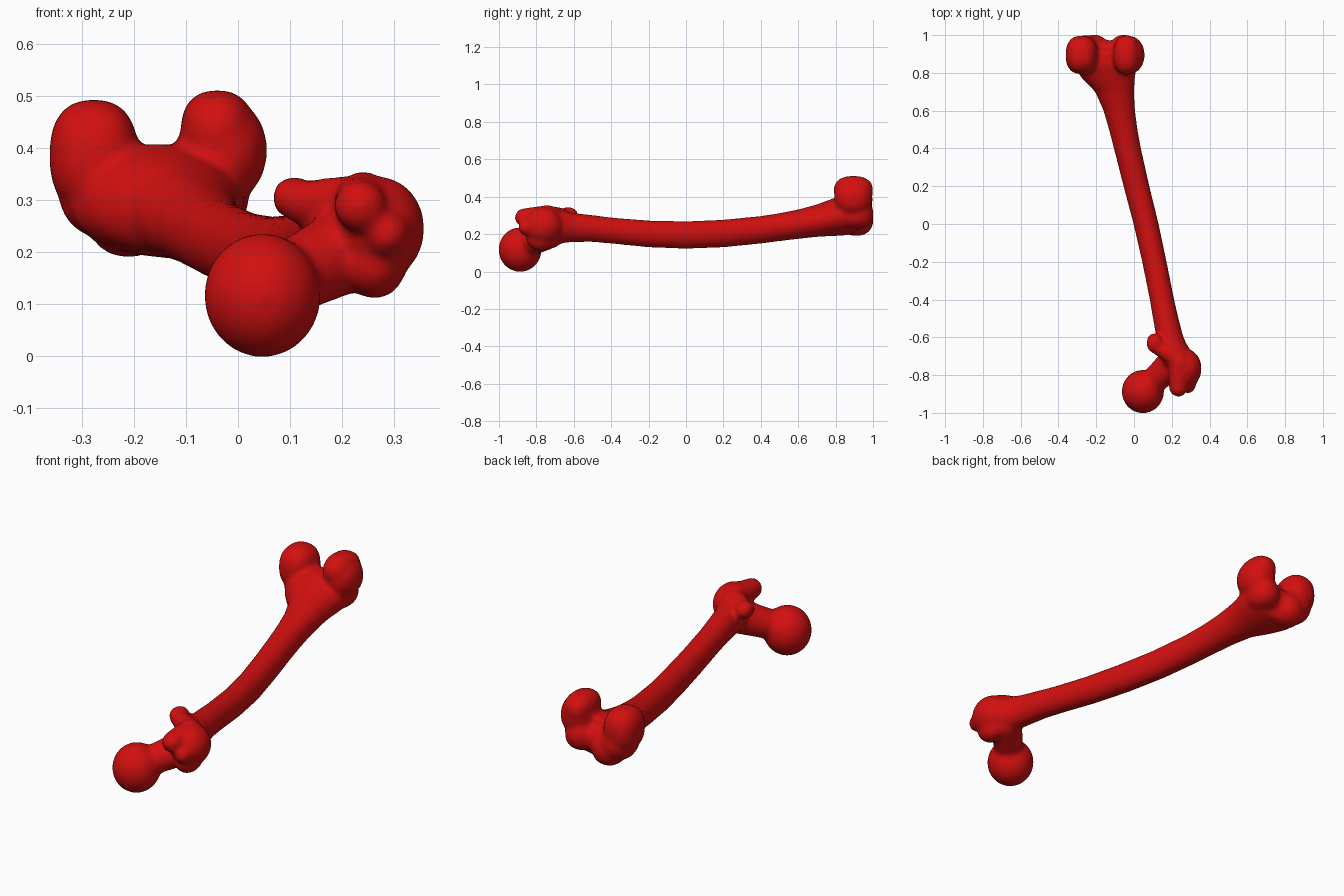
import bpy, bmesh, math
from mathutils import Vector, Matrix

if "Cube" in bpy.data.objects:
    bpy.data.objects.remove(bpy.data.objects["Cube"], do_unlink=True)

red = bpy.data.materials.new("bone_red")
red.use_nodes = True
colour = (0.65, 0.005, 0.005, 1.0)
red.diffuse_color = colour
bsdf = next(n for n in red.node_tree.nodes if n.type == 'BSDF_PRINCIPLED')
bsdf.inputs["Base Color"].default_value = colour
bsdf.inputs["Roughness"].default_value = 0.5

bm = bmesh.new()


def blob(center, radii, power=1.0):
    """Ellipsoid; a power below 1 makes it boxier."""
    verts = bmesh.ops.create_icosphere(bm, subdivisions=4, radius=1.0)["verts"]
    for v in verts:
        v.co = Vector([c + r * math.copysign(abs(a) ** power, a)
                       for c, r, a in zip(center, radii, v.co)])


def capsule(p, q, r1, r2):
    """Round-ended tapered rod from p to q."""
    p, q = Vector(p), Vector(q)
    axis = q - p
    turn = axis.to_track_quat('Z', 'Y').to_matrix().to_4x4()
    bmesh.ops.create_cone(bm, cap_ends=True, segments=32, radius1=r1, radius2=r2,
                          depth=axis.length, matrix=Matrix.Translation((p + q) / 2) @ turn)
    blob(p, (r1,) * 3)
    blob(q, (r2,) * 3)


def loft(sections, n=32):
    """Tube through ellipses (y, centre x, centre z, radius x, radius z)."""
    rings = []
    for y, cx, cz, rx, rz in sections:
        rings.append([bm.verts.new((cx + rx * math.cos(2 * math.pi * i / n), y,
                                    cz + rz * math.sin(2 * math.pi * i / n)))
                      for i in range(n)])
    for a, b in zip(rings, rings[1:]):
        for i in range(n):
            j = (i + 1) % n
            bm.faces.new((a[i], a[j], b[j], b[i]))
    bm.faces.new(rings[0])
    bm.faces.new(rings[-1])


# Bowed shaft, flaring at both ends
loft([
    (-0.75, 0.235, 0.235, 0.085, 0.095),
    (-0.66, 0.210, 0.238, 0.082, 0.086),
    (-0.60, 0.190, 0.235, 0.072, 0.078),
    (-0.50, 0.168, 0.230, 0.068, 0.072),
    (-0.40, 0.148, 0.219, 0.065, 0.070),
    (-0.20, 0.108, 0.201, 0.065, 0.072),
    (0.00, 0.064, 0.195, 0.067, 0.074),
    (0.20, 0.013, 0.203, 0.069, 0.074),
    (0.40, -0.035, 0.223, 0.072, 0.074),
    (0.50, -0.057, 0.237, 0.076, 0.075),
    (0.60, -0.078, 0.253, 0.084, 0.079),
    (0.70, -0.103, 0.272, 0.103, 0.087),
    (0.77, -0.135, 0.287, 0.140, 0.098),
    (0.84, -0.155, 0.300, 0.170, 0.108),
    (0.92, -0.155, 0.305, 0.160, 0.100),
])

# Ball head and neck
blob((0.047, -0.887, 0.117), (0.112, 0.115, 0.119))
capsule((0.07, -0.865, 0.135), (0.21, -0.73, 0.205), 0.066, 0.082)

# Greater trochanter: body, lower bulge, side ridge and hooked tip
blob((0.27, -0.765, 0.245), (0.088, 0.105, 0.100))
blob((0.262, -0.775, 0.180), (0.062, 0.080, 0.070))
capsule((0.300, -0.76, 0.245), (0.285, -0.855, 0.235), 0.056, 0.042)
capsule((0.240, -0.74, 0.300), (0.235, -0.865, 0.288), 0.055, 0.050)

# Lesser trochanter and the crest joining it to the greater one
blob((0.108, -0.63, 0.304), (0.042, 0.052, 0.040), 0.9)
capsule((0.235, -0.72, 0.300), (0.125, -0.65, 0.295), 0.050, 0.042)

# Outer condyle, with its lower ridge
blob((-0.277, 0.895, 0.385), (0.085, 0.102, 0.108), 0.82)
blob((-0.255, 0.905, 0.315), (0.090, 0.096, 0.090))
blob((-0.210, 0.910, 0.275), (0.080, 0.092, 0.085), 0.9)

# Inner condyle, narrowing downward
blob((-0.030, 0.895, 0.395), (0.086, 0.102, 0.100), 0.95)
blob((-0.040, 0.895, 0.435), (0.070, 0.105, 0.076), 0.85)
blob((-0.055, 0.910, 0.310), (0.076, 0.092, 0.082), 0.9)

# Bridge between the condyles
blob((-0.150, 0.880, 0.300), (0.090, 0.095, 0.085))

bmesh.ops.recalc_face_normals(bm, faces=bm.faces)
mesh = bpy.data.meshes.new("thigh_bone")
bm.to_mesh(mesh)
bm.free()
mesh.materials.append(red)
mesh.polygons.foreach_set("use_smooth", [True] * len(mesh.polygons))
bone = bpy.data.objects.new("thigh_bone", mesh)
bpy.context.collection.objects.link(bone)

# Fuse everything into one skin and soften the joins
fuse = bone.modifiers.new("fuse", 'REMESH')
fuse.mode = 'VOXEL'
fuse.voxel_size = 0.011
fuse.use_smooth_shade = True
soften = bone.modifiers.new("soften", 'SMOOTH')
soften.factor = 0.5
soften.iterations = 8
